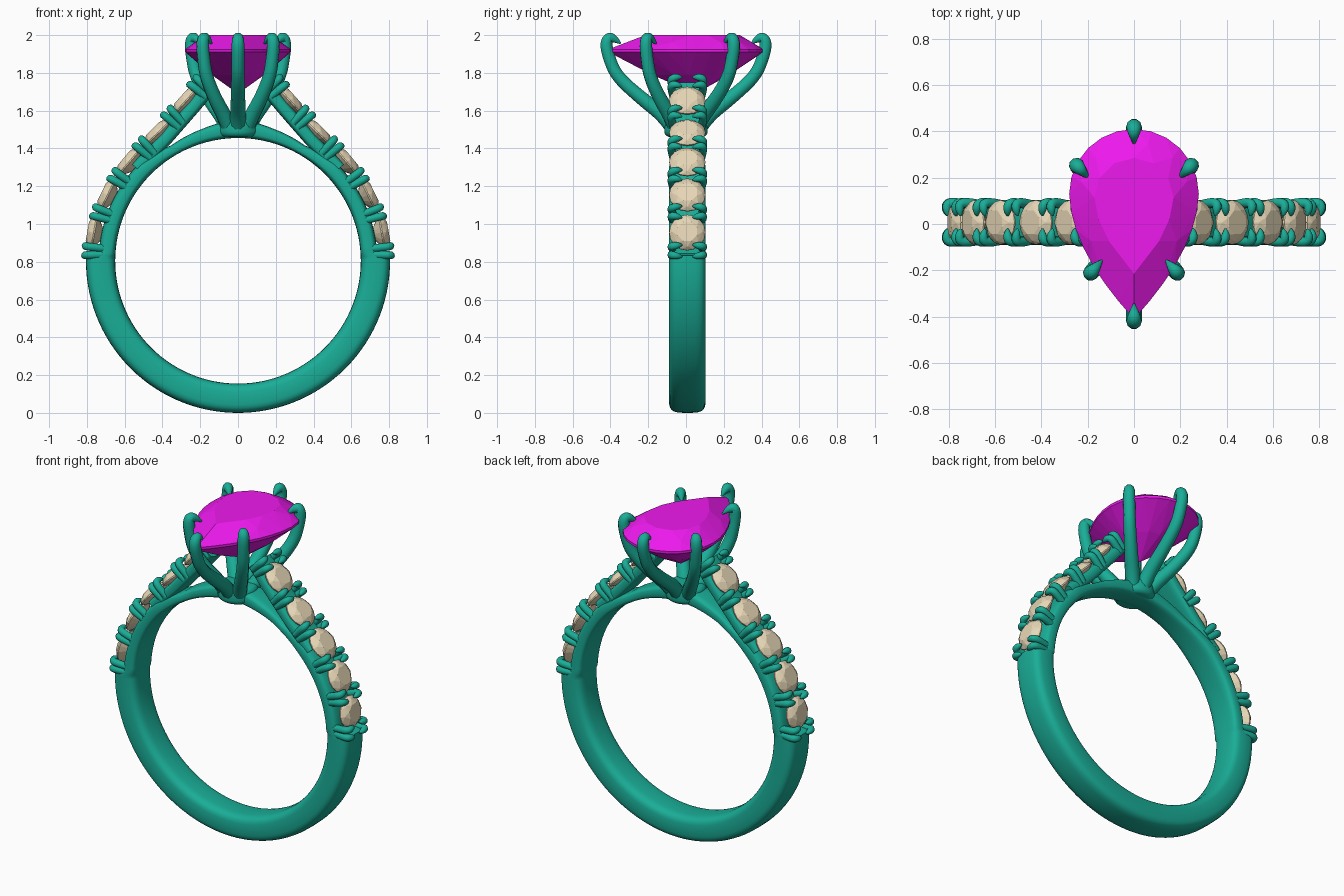
import bpy, bmesh, math
from mathutils import Vector

if "Cube" in bpy.data.objects:
    bpy.data.objects.remove(bpy.data.objects["Cube"])

CZ, R_IN, R_OUT, Y0 = 0.805, 0.65, 0.805, 0.007


def material(name, rgb):
    m = bpy.data.materials.new(name)
    m.diffuse_color = (*rgb, 1)
    m.use_nodes = True
    m.node_tree.nodes["Principled BSDF"].inputs["Base Color"].default_value = m.diffuse_color
    return m


METAL = material("teal_metal", (0.01, 0.42, 0.31))
PEAR = material("magenta_gem", (0.85, 0.01, 0.85))
SMALL = material("cream_gem", (0.80, 0.68, 0.47))


def finish(name, bm, mat, smooth=True):
    bmesh.ops.recalc_face_normals(bm, faces=bm.faces[:])
    me = bpy.data.meshes.new(name)
    bm.to_mesh(me)
    bm.free()
    ob = bpy.data.objects.new(name, me)
    bpy.context.collection.objects.link(ob)
    me.materials.append(mat)
    if smooth:
        smooth_object(ob)
    return ob


def smooth_object(ob):
    bpy.ops.object.select_all(action='DESELECT')
    ob.select_set(True)
    bpy.context.view_layer.objects.active = ob
    bpy.ops.object.shade_smooth_by_angle(angle=math.radians(40))


def lerp_table(x, table):
    for (a, va), (b, vb) in zip(table, table[1:]):
        if x <= b:
            return va + (vb - va) * max(0, (x - a) / (b - a))
    return table[-1][1]


def sweep(name, frames, closed):
    """Rounded-rectangle section swept along (x, z, normal angle, half thickness, half width)."""
    bm, rings, n = bmesh.new(), [], 28
    pw = lambda v: math.copysign(abs(v) ** 0.55, v)
    for x, z, a, h, w in frames:
        ring = []
        for i in range(n):
            t = math.tau * i / n
            d = h * pw(math.cos(t))
            ring.append(bm.verts.new((x + d * math.cos(a), Y0 + w * pw(math.sin(t)), z + d * math.sin(a))))
        rings.append(ring)
    for A, B in zip(rings, rings[1:] + (rings[:1] if closed else [])):
        for i in range(n):
            bm.faces.new((A[i], A[(i + 1) % n], B[(i + 1) % n], B[i]))
    if not closed:
        bm.faces.new(rings[0])
        bm.faces.new(rings[-1])
    return finish(name, bm, METAL)


def prongs(name, paths):
    """Many tapered round wires as one mesh; each path is a list of (point, radius)."""
    cu = bpy.data.curves.new(name, 'CURVE')
    cu.dimensions = '3D'
    cu.bevel_depth, cu.bevel_resolution, cu.use_fill_caps = 1.0, 3, True
    for path in paths:
        sp = cu.splines.new('NURBS')
        sp.points.add(len(path) - 1)
        for q, (co, r) in zip(sp.points, path):
            q.co, q.radius = (*co, 1), r
        sp.order_u, sp.use_endpoint_u, sp.resolution_u = 3, True, 5
    ob = bpy.data.objects.new(name, cu)
    bpy.context.collection.objects.link(ob)
    bpy.ops.object.select_all(action='DESELECT')
    ob.select_set(True)
    bpy.context.view_layer.objects.active = ob
    bpy.ops.object.convert(target='MESH')
    ob = bpy.context.view_layer.objects.active
    ob.data.materials.clear()
    ob.data.materials.append(METAL)
    smooth_object(ob)


def gem(name, points, mat):
    bm = bmesh.new()
    for p in points:
        bm.verts.new(p)
    bmesh.ops.convex_hull(bm, input=bm.verts[:])
    bmesh.ops.dissolve_limit(bm, angle_limit=0.01, verts=bm.verts[:], edges=bm.edges[:])
    finish(name, bm, mat, smooth=False)


# Shank: full ring, thick below and thin under the small stones
OUTER = [(-90, R_OUT), (2, R_OUT), (3, 0.738), (45, 0.735), (60, 0.706), (75, 0.724), (90, 0.75)]
WIDTH = [(-90, 0.097), (45, 0.097), (65, 0.075), (90, 0.075)]
half = list(range(-90, 0, 3)) + [0, 2, 3] + list(range(6, 91, 3))
frames = []
for e, flip in [(e, 0) for e in half] + [(e, 1) for e in half[-2:0:-1]]:
    a = math.radians(180 - e if flip else e)
    ro = lerp_table(e, OUTER)
    rm = (ro + R_IN) / 2
    frames.append((rm * math.cos(a), CZ + rm * math.sin(a), a, (ro - R_IN) / 2, lerp_table(e, WIDTH)))
sweep("shank", frames, True)

# Small stone stations on the right shoulder: x, z, normal angle
STONES = [(0.765, 0.955, 10), (0.692, 1.155, 26), (0.578, 1.33, 40), (0.425, 1.485, 46), (0.277, 1.655, 42)]
GAPS = [(0.775, 0.857, 3)]
GAPS += [tuple((p + q) / 2 for p, q in zip(A, B)) for A, B in zip(STONES, STONES[1:])]
GAPS += [(0.212, 1.733, 42)]

paths = []
for side, label in ((1, "right"), (-1, "left")):
    def place(st, n, t, y):
        a = math.radians(st[2])
        return Vector((side * (st[0] + n * math.cos(a) - t * math.sin(a)), Y0 + y,
                       st[1] + n * math.sin(a) + t * math.cos(a)))

    # Rising shoulder that leaves the circle and meets the head
    fr = []
    for st in [STONES[2], GAPS[3], STONES[3], GAPS[4], STONES[4], GAPS[5], (0.185, 1.763, 42)]:
        c = place(st, -0.055, 0, 0)
        a = math.radians(st[2])
        fr.append((c.x, c.z, a if side > 0 else math.pi - a, 0.036, 0.09))
    sweep(label + "_shoulder", fr, False)

    # Round brilliant accent stones
    for k, st in enumerate(STONES):
        ring = lambda r, n, m, o=0: [place(st, n, r * math.cos(math.tau * (i + o) / m),
                                           r * math.sin(math.tau * (i + o) / m)) for i in range(m)]
        gem(f"{label}_accent_stone_{k + 1}", ring(0.055, 0.033, 8, 0.5) + ring(0.08, 0.019, 8)
            + ring(0.096, 0, 16) + ring(0.096, -0.007, 16) + ring(0, -0.065, 1), SMALL)

    # Paired finger prongs at every gap
    for st in GAPS:
        for t in (-0.021, 0.021):
            for s in (-1, 1):
                pts = ((-0.065, t * 0.8, 0.075), (0.0, t, 0.086), (0.035, t * 1.1, 0.08),
                       (0.036, t * 1.4, 0.045), (0.03, t * 1.5, 0.028))
                paths.append([(place(st, n, tt, s * y), r)
                              for (n, tt, y), r in zip(pts, (0.021, 0.022, 0.021, 0.017, 0.004))])
prongs("accent_prongs", paths)

# Pear-shaped centre stone
outline = [(0.28 * math.cos(math.pi * i / 12), 0.13 + 0.28 * math.sin(math.pi * i / 12)) for i in range(13)]
for i in range(1, 8):
    u = i / 7
    x, y = 0.28 * (1 - u ** 1.8), 0.13 - 0.54 * u
    outline += [(x, y), (-x, y)] if i < 7 else [(0, y)]


def level(s, z, yc=0.05, pts=outline):
    return [(x * s, yc + (y - yc) * s, z) for x, y in pts]


table = outline[0:13:2] + outline[15:17] + outline[19:21] + outline[-1:]
gem("pear_stone", level(0.61, 2.0, 0.09, table) + level(0.84, 1.963, 0.07, outline[1:12:2] + outline[17:19])
    + level(1, 1.925) + level(1, 1.91) + level(0.5, 1.79, 0.05, table) + [(0, 0.05, 1.69)], PEAR)

# Head: six claws flowing out of a round base
RISE = [(1.50, 0, 0.042), (1.57, 0.13, 0.042), (1.66, 0.47, 0.038), (1.78, 0.86, 0.035),
        (1.88, 0.98, 0.034), (1.955, 1.03, 0.034), (1.992, 0.97, 0.030)]
claws = []
for x, y in [(0, 0.415), (0.245, 0.25), (-0.245, 0.25), (0.185, -0.21), (-0.185, -0.21), (0, -0.415)]:
    d = Vector((x, y, 0))
    L, u = d.length, d.normalized()
    power = 1 if x == 0 else 0.8
    path = [(u * (0.065 + (L - 0.065) * g ** power) + Vector((0, 0, z)), r) for z, g, r in RISE]
    path += [(u * (L - 0.045) + Vector((0, 0, 1.975)), 0.018), (u * (L - 0.07) + Vector((0, 0, 1.955)), 0.004)]
    claws.append(path)
prongs("head_claws", claws)

bm = bmesh.new()
bmesh.ops.create_cone(bm, cap_ends=True, segments=40, radius1=0.115, radius2=0.115, depth=0.095)
bmesh.ops.translate(bm, verts=bm.verts[:], vec=(0, 0, 1.508))
rims = [e for e in bm.edges if any(len(f.verts) > 4 for f in e.link_faces)]
bmesh.ops.bevel(bm, geom=rims, offset=0.03, segments=4, profile=0.5, affect='EDGES')
finish("head_base", bm, METAL)
